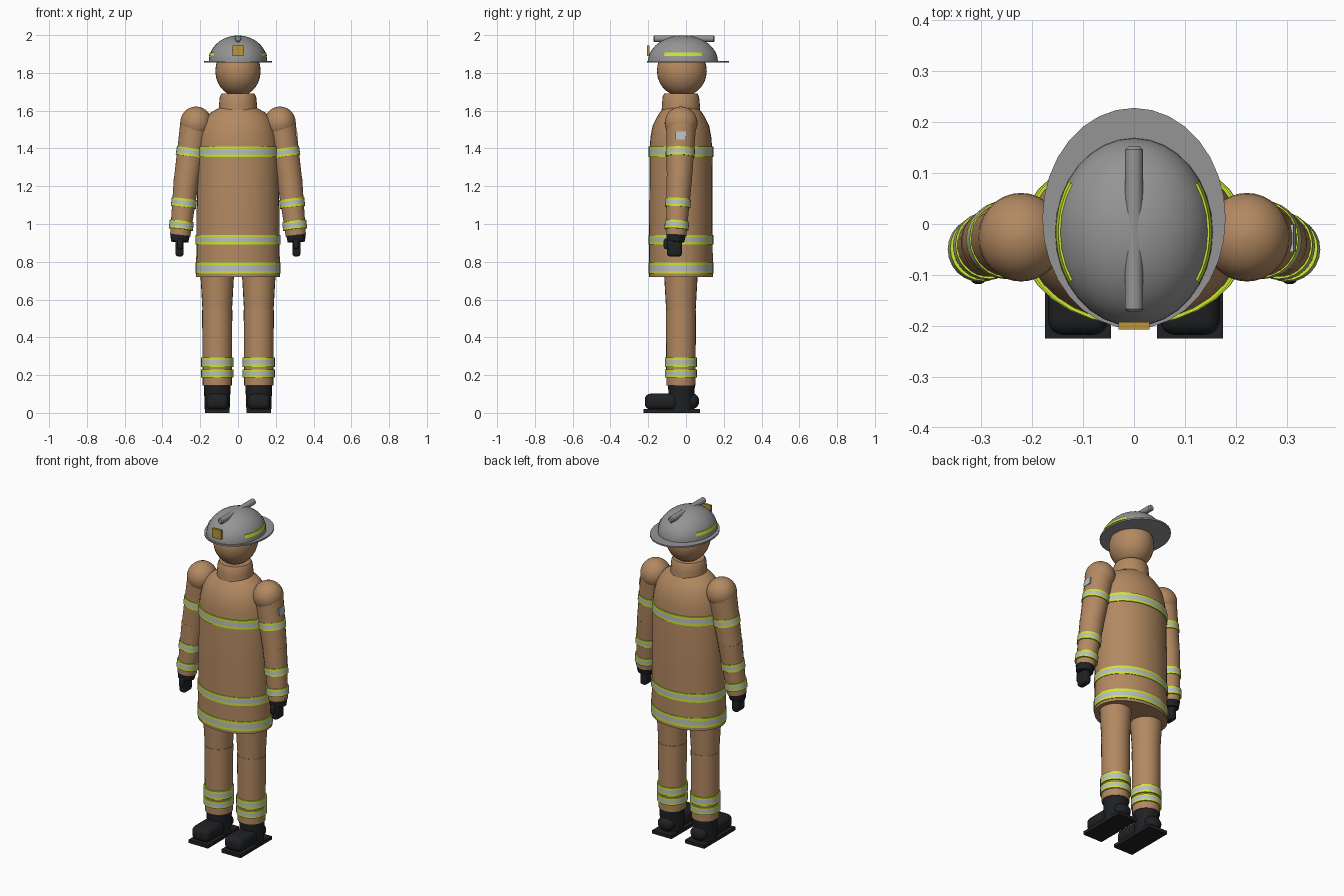
import bpy, bmesh, math
from mathutils import Vector, Matrix

if "Cube" in bpy.data.objects:
    bpy.data.objects.remove(bpy.data.objects["Cube"], do_unlink=True)


def material(name, r, g, b):
    m = bpy.data.materials.new(name)
    m.use_nodes = True
    m.diffuse_color = (r, g, b, 1)
    bsdf = m.node_tree.nodes["Principled BSDF"]
    bsdf.inputs["Base Color"].default_value = (r, g, b, 1)
    bsdf.inputs["Roughness"].default_value = 0.7
    return m


TAN = material("tan", 0.45, 0.25, 0.12)
LIME = material("lime", 0.60, 0.80, 0.03)
SILVER = material("silver", 0.50, 0.52, 0.54)
GREY = material("helmet grey", 0.30, 0.30, 0.30)
BLACK = material("black", 0.014, 0.015, 0.017)
GOLD = material("gold", 0.50, 0.30, 0.04)


def finish(name, bm, mats, angle=35):
    bmesh.ops.recalc_face_normals(bm, faces=bm.faces)
    mesh = bpy.data.meshes.new(name)
    bm.to_mesh(mesh)
    bm.free()
    for m in mats:
        mesh.materials.append(m)
    ob = bpy.data.objects.new(name, mesh)
    bpy.context.collection.objects.link(ob)
    bpy.ops.object.select_all(action="DESELECT")
    ob.select_set(True)
    bpy.context.view_layer.objects.active = ob
    bpy.ops.object.shade_smooth_by_angle(angle=math.radians(angle))
    return ob


def loft(name, rings, mats, origin=(0, 0, 0), axis=(0, 0, 1), n=32,
         colours=None, closed=False, arc=None):
    """Skin elliptical rings (distance along axis, rx, ry)."""
    bm = bmesh.new()
    turn = Vector((0, 0, 1)).rotation_difference(Vector(axis)).to_matrix()
    a0, a1 = arc or (0, math.tau)
    count = n + 1 if arc else n
    loops = []
    for d, rx, ry in rings:
        angles = [a0 + (a1 - a0) * i / n for i in range(count)]
        loops.append([bm.verts.new(Vector(origin) + turn @ Vector(
            (rx * math.cos(a), ry * math.sin(a), d))) for a in angles])
    pairs = list(zip(loops, loops[1:] + loops[:1])) if closed else list(zip(loops, loops[1:]))
    for k, (a, b) in enumerate(pairs):
        for i in range(n):
            j = (i + 1) % count
            f = bm.faces.new((a[i], a[j], b[j], b[i]))
            f.material_index = colours[k] if colours else 0
    if not closed:
        bm.faces.new(loops[0])
        bm.faces.new(loops[-1])
    return finish(name, bm, mats)


def dome(name, centre, radii, mat, low=-90, n=32):
    """Ellipsoid, or its part above a latitude."""
    rx, ry, rz = radii
    lat = [math.radians(low + (89.5 - low) * i / 14) for i in range(15)]
    if low == -90:
        lat[0] = math.radians(-89.5)
    rings = [(rz * math.sin(t), rx * math.cos(t), ry * math.cos(t)) for t in lat]
    return loft(name, rings, [mat], centre, n=n)


def box(name, centre, size, mat, bevel=0, tilt=0):
    bm = bmesh.new()
    bmesh.ops.create_cube(bm, size=1)
    bmesh.ops.scale(bm, vec=size, verts=bm.verts)
    if bevel:
        bmesh.ops.bevel(bm, geom=bm.edges[:], offset=bevel, segments=4,
                        profile=0.5, affect="EDGES")
    bmesh.ops.transform(bm, matrix=Matrix.Translation(centre) @ Matrix.Rotation(tilt, 4, "Y"),
                        verts=bm.verts)
    return finish(name, bm, [mat])


def band(name, centre, rx, ry, width, axis=(0, 0, 1), n=32):
    """Reflective trim: lime, silver, lime, closed by an inner wall."""
    h = width / 2
    s = 0.24 * width
    rings = [(-h, rx - .012, ry - .012), (-h, rx, ry), (-s, rx, ry),
             (s, rx, ry), (h, rx, ry), (h, rx - .012, ry - .012)]
    loft(name, rings, [LIME, SILVER], centre, axis, n, [0, 0, 1, 0, 0, 0], closed=True)


def limb(name, a, b, ra, rb, mat, n=24):
    a, b = Vector(a), Vector(b)
    return loft(name, [(0, ra, ra), ((b - a).length, rb, rb)], [mat], a, (b - a).normalized(), n)


CY = -0.027  # body centre line in depth

# Coat with rounded shoulders and three trims
loft("coat", [(.72, .222, .169), (1.05, .219, .168), (1.40, .214, .166), (1.46, .207, .161),
              (1.52, .192, .150), (1.56, .172, .130), (1.59, .145, .112), (1.615, .100, .092)],
     [TAN], (0, CY, 0))
for label, z, rx, w in (("chest", 1.382, .219, .054), ("waist", .916, .224, .05),
                        ("hem", .766, .226, .058)):
    band(label + "_trim", (0, CY, z), rx, .172, w)

# Collar and head
loft("collar", [(1.60, .102, .102), (1.635, .100, .100), (1.675, .096, .096), (1.69, .088, .088)],
     [TAN], (0, CY, 0))
dome("head", (0, -.022, 1.81), (.12, .132, .135), TAN)

# Helmet
dome("helmet_shell", (0, -.016, 1.86), (.155, .185, .138), GREY, low=0)
loft("helmet_brim", [(1.854, .18, .217), (1.863, .18, .217)], [GREY], (0, .011, 0))
loft("helmet_crest", [(0, .012, .012), (.006, .018, .018), (.319, .018, .018), (.325, .012, .012)],
     [GREY], (0, -.173, 1.981), (0, 1, 0), 16)
box("helmet_badge", (0, -.2, 1.918), (.06, .014, .055), GOLD)
for side, mid in (("left", 0), ("right", math.pi)):
    loft(side + "_helmet_strip", [(1.89, .146, .174), (1.89, .1535, .1825),
                                  (1.909, .1485, .1765), (1.909, .14, .168)],
         [LIME], (0, -.016, 0), n=12, closed=True, arc=(mid - .58, mid + .58))

for side, s in (("left", 1), ("right", -1)):
    # Arm: shoulder, sleeve halves and trims
    shoulder = Vector((s * .225, -.025, 1.54))
    elbow = Vector((s * .272, -.035, 1.24))
    wrist = Vector((s * .306, -.052, .94))
    dome(side + "_shoulder", (s * .222, -.026, 1.535), (.084, .087, .087), TAN)
    limb(side + "_upper_sleeve", shoulder, elbow, .080, .067, TAN)
    limb(side + "_lower_sleeve", elbow + Vector((0, 0, .006)), wrist, .068, .054, TAN)
    for label, a, b, z, r in (("upper_arm", shoulder, elbow, 1.378, .077),
                              ("forearm", elbow, wrist, 1.11, .067),
                              ("cuff", elbow, wrist, .993, .064)):
        p = a.lerp(b, (a.z - z) / (a.z - b.z))
        band(f"{side}_{label}_trim", p, r, r, .044, (a - b).normalized(), 24)

    # Glove
    limb(side + "_glove_cuff", wrist + Vector((0, 0, .01)),
         wrist + Vector((s * .003, -.004, -.034)), .053, .046, BLACK)
    box(side + "_glove_hand", (s * .309, -.061, .875), (.043, .078, .095), BLACK, .016)
    box(side + "_glove_thumb", (s * .306, -.1, .895), (.03, .036, .056), BLACK, .012)

    # Leg
    x = s * .11
    limb(side + "_thigh", (x, CY, .75), (x, CY, .54), .090, .078, TAN)
    limb(side + "_shin", (x, CY, .545), (x, CY, .145), .080, .077, TAN)
    for label, z, w in (("upper", .267, .05), ("lower", .209, .042)):
        band(f"{side}_{label}_shin_trim", (x, CY, z), .085, .085, w, n=24)

    # Boot
    limb(side + "_boot_shaft", (x, -.024, .02), (x, -.024, .15), .066, .071, BLACK)
    box(side + "_boot_toe", (x, -.128, .06), (.118, .18, .084), BLACK, .03)
    dome(side + "_boot_heel", (x, .03, .062), (.052, .04, .042), BLACK)
    box(side + "_boot_sole", (x, -.075, .01), (.13, .3, .02), BLACK)

# Shoulder patch on the left sleeve
box("sleeve_patch", (.311, -.028, 1.468), (.009, .054, .042), SILVER, tilt=-.12)
